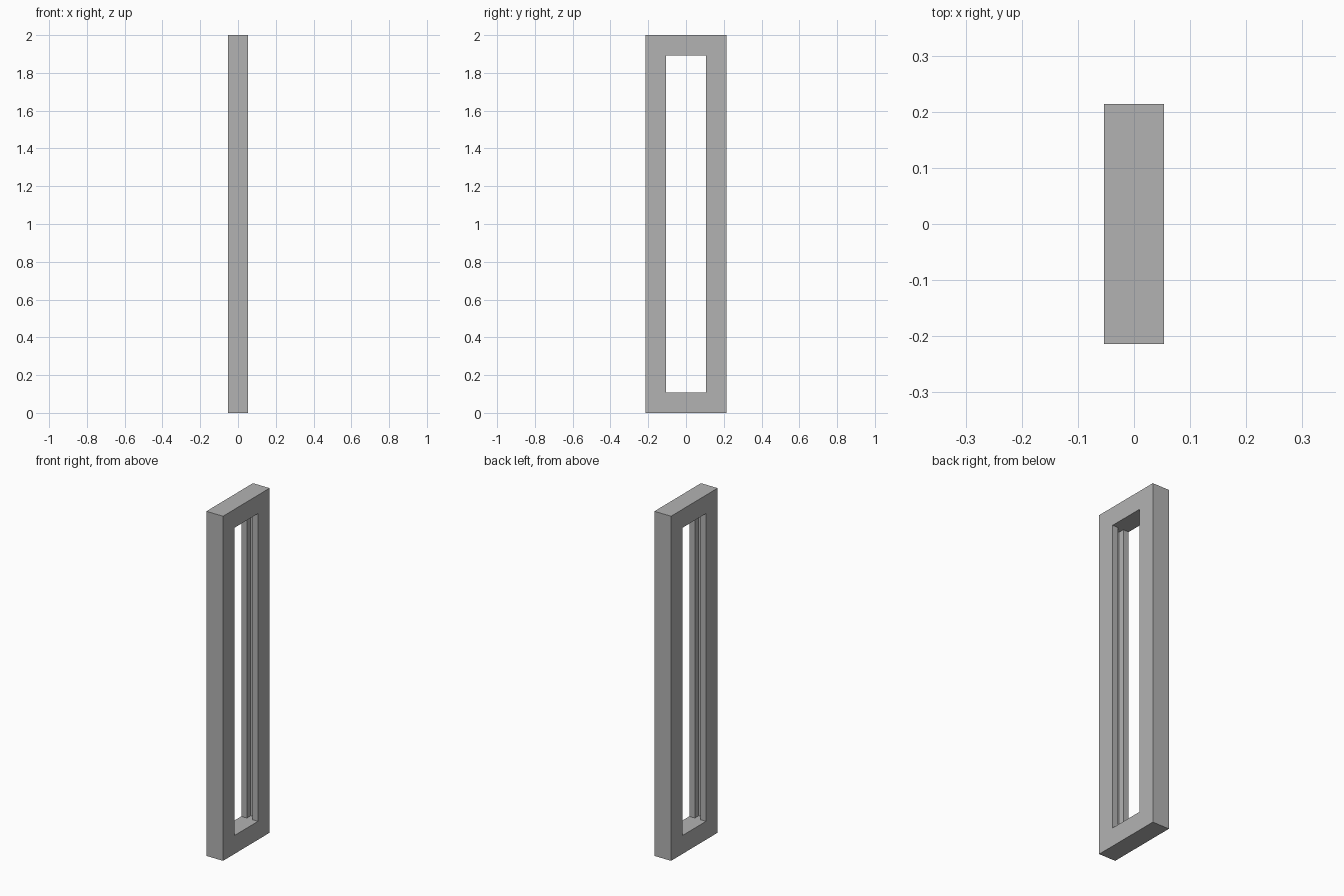
import bpy
import bmesh

cube = bpy.data.objects.get("Cube")
if cube:
    bpy.data.objects.remove(cube, do_unlink=True)

DEPTH, WIDTH, HEIGHT = 0.107, 0.427, 2.0
BORDER = 0.107           # thickness of the posts and rails
GROOVE = DEPTH / 3       # width and depth of the channel in each post

grey = bpy.data.materials.new("plain grey")
grey.use_nodes = True
colour = (0.45, 0.45, 0.45, 1)
grey.diffuse_color = colour
grey.node_tree.nodes["Principled BSDF"].inputs["Base Color"].default_value = colour


def extrude_profile(name, points, bottom, top):
    """Extrude an outline in the ground plane upwards into a solid."""
    bm = bmesh.new()
    face = bm.faces.new([bm.verts.new((x, y, bottom)) for x, y in points])
    result = bmesh.ops.extrude_face_region(bm, geom=[face])
    for v in result["geom"]:
        if isinstance(v, bmesh.types.BMVert):
            v.co.z = top
    bmesh.ops.recalc_face_normals(bm, faces=bm.faces)
    mesh = bpy.data.meshes.new(name)
    bm.to_mesh(mesh)
    bm.free()
    obj = bpy.data.objects.new(name, mesh)
    mesh.materials.append(grey)
    bpy.context.collection.objects.link(obj)
    return obj


# Solid block for the frame
x, y = DEPTH / 2, WIDTH / 2
frame = extrude_profile("frame", [(-x, -y), (x, -y), (x, y), (-x, y)], 0, HEIGHT)

# Cross-shaped opening: a window with a channel running up each post
w, g, d = y - BORDER, GROOVE / 2, y - BORDER + GROOVE
half = [(2 * x, -w), (2 * x, w), (g, w), (g, d)]
outline = half + [(-g, d), (-g, w), (-2 * x, w), (-2 * x, -w),
                  (-g, -w), (-g, -d), (g, -d), (g, -w)]
opening = extrude_profile("opening_cutter", outline, BORDER, HEIGHT - BORDER)

cut = frame.modifiers.new("opening", 'BOOLEAN')
cut.operation = 'DIFFERENCE'
cut.solver = 'EXACT'
cut.object = opening
bpy.context.view_layer.objects.active = frame
bpy.ops.object.modifier_apply(modifier=cut.name)
bpy.data.objects.remove(opening, do_unlink=True)
